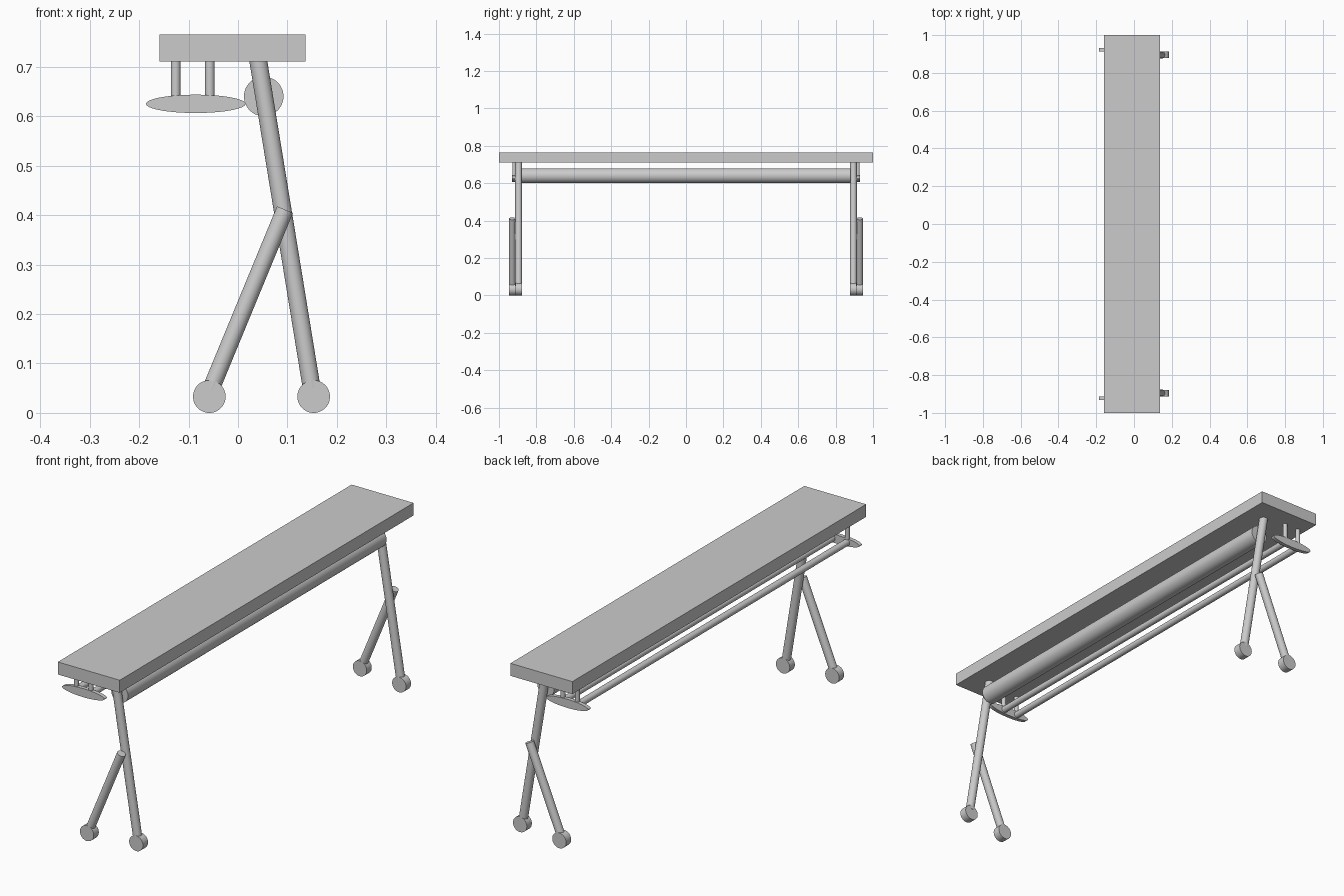
import bpy, math
from mathutils import Vector

if "Cube" in bpy.data.objects:
    bpy.data.objects.remove(bpy.data.objects["Cube"])


def smooth(ob):
    bpy.ops.object.select_all(action='DESELECT')
    ob.select_set(True)
    bpy.context.view_layer.objects.active = ob
    bpy.ops.object.shade_smooth_by_angle(angle=math.radians(40))


def rod(name, a, b, r, sx=1.0):
    """Cylinder between two points."""
    a, b = Vector(a), Vector(b)
    d = b - a
    bpy.ops.mesh.primitive_cylinder_add(vertices=48, radius=r, depth=d.length,
                                        location=(a + b) / 2)
    ob = bpy.context.object
    ob.name = name
    ob.rotation_euler = d.to_track_quat('Z', 'Y').to_euler()
    smooth(ob)
    return ob


# table top
bpy.ops.mesh.primitive_cube_add(size=1, location=(-0.011, 0, 0.738))
top = bpy.context.object
top.name = "table_top"
top.scale = (0.295, 2.0, 0.054)

# thick beam and the two thin shelf rails
rod("roller_beam", (0.052, -0.88, 0.64), (0.052, 0.88, 0.64), 0.04)
RAIL_X = (-0.126, -0.057)
for x in RAIL_X:
    rod("shelf_rail", (x, -0.92, 0.625), (x, 0.92, 0.625), 0.014)

for s, side in ((-1, "front"), (1, "back")):
    # main leg and folding brace leg
    yl, yb = s * 0.895, s * 0.929
    rod(side + "_main_leg", (0.0405, yl, 0.715), (0.149, yl, 0.05), 0.018)
    rod(side + "_brace_leg", (0.095, yb, 0.411), (-0.054, yb, 0.05), 0.0175)
    # wheels
    for x, y in ((0.153, yl), (-0.058, yb)):
        rod(side + "_wheel", (x, y - 0.0172, 0.033), (x, y + 0.0172, 0.033), 0.033)
    # oval end plate of the shelf and its hanging posts
    bpy.ops.mesh.primitive_cylinder_add(vertices=64, radius=1, depth=1,
                                        location=(-0.0855, s * 0.923, 0.625),
                                        rotation=(math.pi / 2, 0, 0))
    plate = bpy.context.object
    plate.name = side + "_end_plate"
    plate.scale = (0.1005, 0.0185, 0.017)
    smooth(plate)
    for x in RAIL_X:
        rod(side + "_hanging_post", (x, s * 0.919, 0.63), (x, s * 0.919, 0.714), 0.0097)
